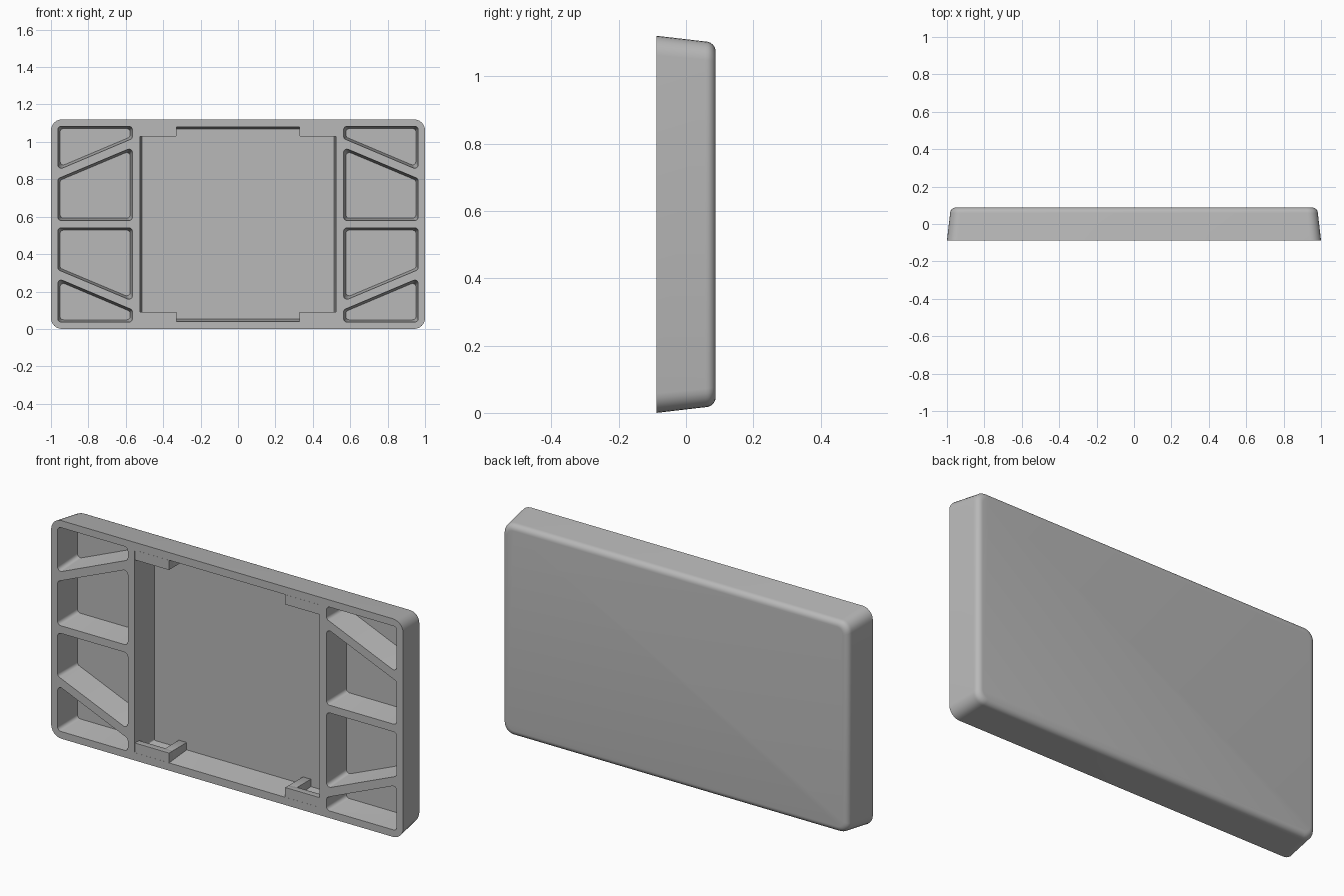
import bpy, bmesh, math
from mathutils import Vector

cube = bpy.data.objects.get("Cube")
if cube:
    bpy.data.objects.remove(cube, do_unlink=True)

FRONT, BACK, FLOOR = -0.088, 0.088, 0.055
HEIGHT = 1.12

grey = bpy.data.materials.new("plain grey")
grey.use_nodes = True
colour = (0.48, 0.48, 0.48, 1)
grey.diffuse_color = colour
grey.node_tree.nodes["Principled BSDF"].inputs["Base Color"].default_value = colour


def outline(points, radius, inset, steps=6):
    """Inset a counter-clockwise x-z polygon and round its corners."""
    pts = [Vector(p) for p in points]
    n, result = len(pts), []
    for i, p in enumerate(pts):
        d1 = (p - pts[i - 1]).normalized()
        d2 = (pts[(i + 1) % n] - p).normalized()
        n1, n2 = Vector((-d1.y, d1.x)), Vector((-d2.y, d2.x))
        mitre = (n1 + n2) / (1 + n1.dot(n2))
        centre = p + mitre * (inset + radius)
        turn = math.atan2(d1.cross(d2), d1.dot(d2))
        start = math.atan2(-n1.y, -n1.x)
        for k in range(steps + 1):
            a = start + turn * k / steps
            result.append(centre + radius * Vector((math.cos(a), math.sin(a))))
    return result


def loft(name, points, rings):
    """Skin a closed solid through (y, inset, radius) rings."""
    bm = bmesh.new()
    loops = [[bm.verts.new((q.x, y, q.y)) for q in outline(points, r, inset)]
             for y, inset, r in rings]
    for a, b in zip(loops, loops[1:]):
        for i in range(len(a)):
            j = (i + 1) % len(a)
            bm.faces.new((a[i], a[j], b[j], b[i]))
    bm.faces.new(loops[0])
    bm.faces.new(loops[-1])
    bmesh.ops.recalc_face_normals(bm, faces=bm.faces)
    mesh = bpy.data.meshes.new(name)
    bm.to_mesh(mesh)
    bm.free()
    mesh.materials.append(grey)
    obj = bpy.data.objects.new(name, mesh)
    bpy.context.collection.objects.link(obj)
    return obj


def rectangle(x0, x1, z0, z1):
    return [(x0, z0), (x1, z0), (x1, z1), (x0, z1)]


def smooth(obj):
    bpy.ops.object.select_all(action="DESELECT")
    obj.select_set(True)
    bpy.context.view_layer.objects.active = obj
    bpy.ops.object.shade_smooth_by_angle(angle=math.radians(35))


# Drafted tray body with a rounded back edge
fillet = 0.03
rings = [(FRONT, 0, 0.058)]
for k in range(7):
    a = math.pi / 2 * k / 6
    step = fillet * (1 - math.cos(a))
    rings.append((BACK - fillet + fillet * math.sin(a), 0.017 + step, 0.055 - step * 0.7))
body = loft("tray_body", rectangle(-1, 1, 0, HEIGHT), rings)

# Pocket outlines: one centre bay and four mirrored bays on each side
pockets = [rectangle(-0.525, 0.525, 0.04, 1.08)]
upper = [
    [(-0.963, 0.85), (-0.565, 1.018), (-0.565, 1.083), (-0.963, 1.083)],
    [(-0.963, 0.58), (-0.565, 0.58), (-0.565, 0.97), (-0.963, 0.803)],
]
for shape in upper:
    for sx in (1, -1):
        for flip in (False, True):
            pts = [(sx * x, HEIGHT - z if flip else z) for x, z in shape]
            pockets.append(pts[::-1] if (sx < 0) != flip else pts)

# Cut the pockets with drafted walls
for i, pts in enumerate(pockets):
    radius = 0.006 if i == 0 else 0.018
    cutter = loft("pocket_cutter", pts,
                  [(FRONT - 0.02, -0.002, radius), (FLOOR, 0.012, radius)])
    cutter.hide_render = True
    mod = body.modifiers.new("pocket", "BOOLEAN")
    mod.operation, mod.solver, mod.object = "DIFFERENCE", "EXACT", cutter
    bpy.context.view_layer.objects.active = body
    bpy.ops.object.modifier_apply(modifier=mod.name)
    bpy.data.objects.remove(cutter, do_unlink=True)
smooth(body)


# Retaining clips in the centre bay corners: a front lip and an end rib
def block(name, x0, x1, z0, z1, y0, y1):
    x0, x1 = sorted((x0, x1))
    z0, z1 = sorted((z0, z1))
    obj = loft(name, rectangle(x0, x1, z0, z1),
               [(y0, 0, 0.001), (y1 - 0.012, 0, 0.001), (y1, 0.008, 0.001)])
    smooth(obj)


for side, sx in (("left", 1), ("right", -1)):
    for level, base, up in (("lower", 0.04, 1), ("upper", 1.08, -1)):
        tip = base + up * 0.05
        block(f"{level}_{side}_clip_lip", sx * 0.33, sx * 0.525, base, tip,
              FRONT, FRONT + 0.045)
        block(f"{level}_{side}_clip_rib", sx * 0.33, sx * 0.375, base, tip,
              FRONT + 0.03, FLOOR + 0.012)
